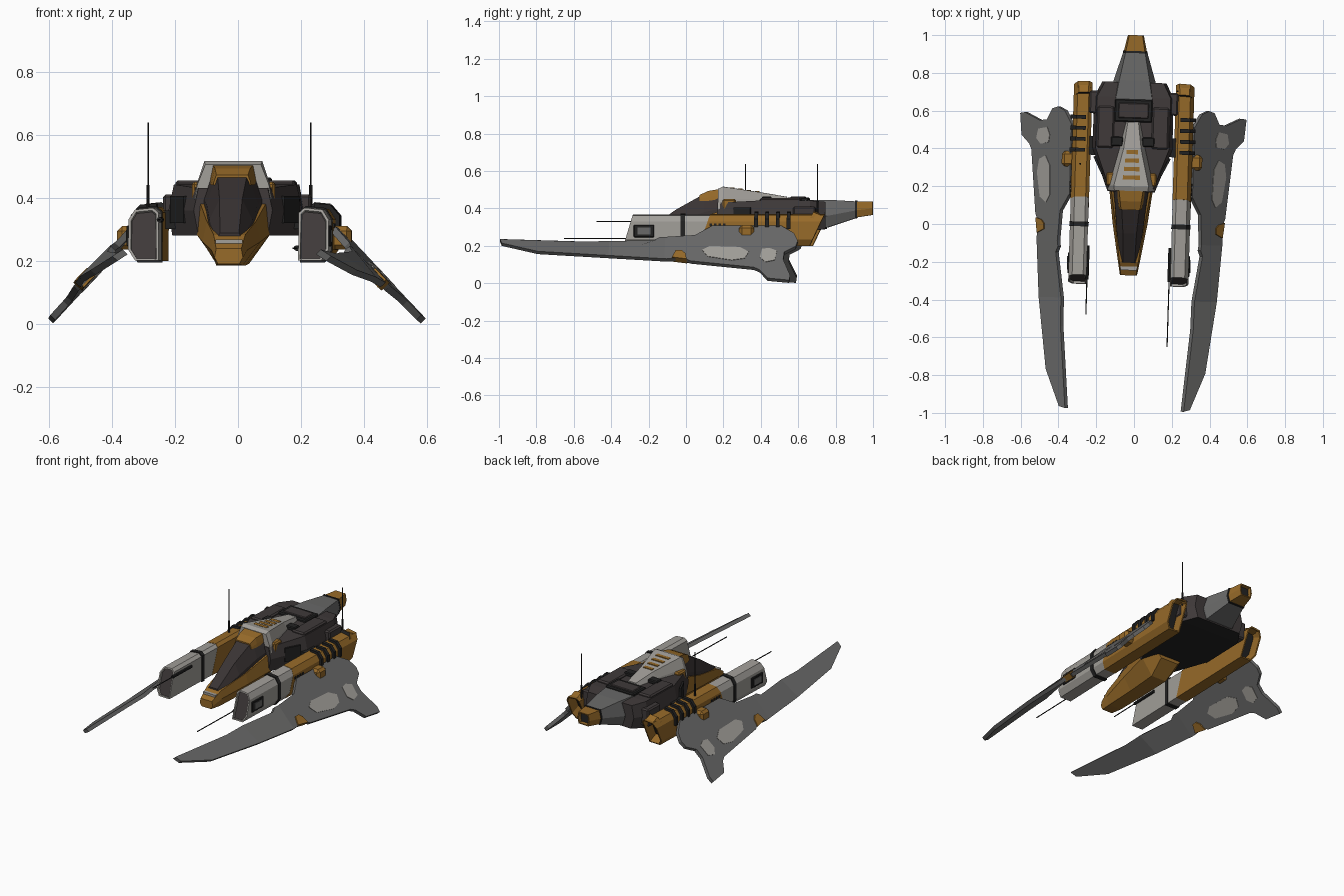
import bpy, bmesh, math
from mathutils import Matrix, Vector

if "Cube" in bpy.data.objects:
    bpy.data.objects.remove(bpy.data.objects["Cube"])

def mat(name, r, g, b):
    m = bpy.data.materials.new(name)
    m.diffuse_color = (r, g, b, 1)
    m.use_nodes = True
    m.node_tree.nodes["Principled BSDF"].inputs["Base Color"].default_value = m.diffuse_color
    return m

ORANGE = mat("ochre paint", .31, .145, .022)
LIGHT = mat("light grey paint", .36, .345, .32)
GREY = mat("mid grey metal", .14, .14, .138)
DARK = mat("dark brown hull", .05, .042, .042)
GLASS = mat("canopy glass", .042, .034, .034)
BLACK = mat("black trim", .016, .016, .016)

# the whole craft is yawed slightly about its centre line
WORLD = Matrix.Translation((-.021, 0, 0)) @ Matrix.Rotation(-.031, 4, 'Z')

def build(name, verts, faces, mats, side=1, rule=None, bevel=0):
    bm = bmesh.new()
    vs = [bm.verts.new((v[0] * side, v[1], v[2])) for v in verts]
    for f in faces:
        bm.faces.new([vs[i] for i in f])
    bmesh.ops.recalc_face_normals(bm, faces=bm.faces)
    if bevel:
        bmesh.ops.bevel(bm, geom=bm.edges[:], offset=bevel, segments=1, affect='EDGES')
    if rule:
        rule(bm)
    bm.transform(WORLD)
    me = bpy.data.meshes.new(name)
    bm.to_mesh(me)
    bm.free()
    for m in (mats if isinstance(mats, list) else [mats]):
        me.materials.append(m)
    ob = bpy.data.objects.new(name, me)
    bpy.context.collection.objects.link(ob)
    return ob

def loft(name, rings, mats, side=1, rule=None):
    n, k = len(rings[0]), len(rings)
    verts = [p for r in rings for p in r]
    faces = [[j * n + i, j * n + (i + 1) % n, (j + 1) * n + (i + 1) % n, (j + 1) * n + i]
             for j in range(k - 1) for i in range(n)]
    faces += [list(range(n)), list(range((k - 1) * n, k * n))]
    return build(name, verts, faces, mats, side, rule)

def body(name, rows, mats, rule=None):
    # each row: y, then (z, half width) for bottom, middle and top
    rings = []
    for y, zb, wb, zm, wm, zt, wt in rows:
        rings.append([(-wb, y, zb), (wb, y, zb), (wm, y, zm), (wt, y, zt), (-wt, y, zt), (-wm, y, zm)])
    return loft(name, rings, mats, 1, rule)

def box(name, x, y, z, m, side=1, bevel=0):
    v = [(a, b, c) for a in x for b in y for c in z]
    f = [(0, 1, 3, 2), (4, 5, 7, 6), (0, 1, 5, 4), (2, 3, 7, 6), (0, 2, 6, 4), (1, 3, 7, 5)]
    return build(name, v, f, m, side, None, bevel)

def rod(name, a, b, r, m, n=8):
    a, b = Vector(a), Vector(b)
    q = (b - a).to_track_quat('Z', 'Y')
    ring = [q @ Vector((r * math.cos(t * math.tau / n), r * math.sin(t * math.tau / n), 0)) for t in range(n)]
    return loft(name, [[a + p for p in ring], [b + p for p in ring]], m)

def cap_inset(sign, width, depth):
    # sunken dark end face on a pod
    def rule(bm):
        bm.normal_update()
        face = max(bm.faces, key=lambda f: sign * f.normal.y)
        bmesh.ops.inset_region(bm, faces=[face], thickness=width, depth=0)
        bmesh.ops.inset_region(bm, faces=[face], thickness=.002, depth=-depth)
        face.material_index = 1
    return rule

# ---------- wings ----------
def wing_x(y, z):
    t = min(max((-.1 - y) / .3, 0), 1)
    return .60 - .94 * z - t * .6 * (z - .135) - .04 * max(0, -.4 - y)

def plate(name, outline, thick, m, side):
    n = len(outline)
    off = Vector((.73, 0, .69)) * thick / 2
    verts = [(0, y, z + 0) for y, z in outline]
    bm = bmesh.new()
    bm.faces.new([bm.verts.new(v) for v in verts])
    for cut in (-.1, -.4):
        bmesh.ops.bisect_plane(bm, geom=bm.verts[:] + bm.edges[:] + bm.faces[:],
                               plane_co=(0, cut, 0), plane_no=(0, 1, 0))
    for v in bm.verts:
        v.co.x = wing_x(v.co.y, v.co.z)
    bm.verts.index_update()
    n = len(bm.verts)
    pts = [v.co.copy() for v in bm.verts]
    faces = [[v.index for v in f.verts] for f in bm.faces]
    rim = [[v.index for v in e.verts] for e in bm.edges if e.is_boundary]
    bm.free()
    allf = faces + [[i + n for i in f] for f in faces] + [[a, b, b + n, a + n] for a, b in rim]
    build(name, [p + off for p in pts] + [p - off for p in pts], allf, m, side)

WING = [(-.985, .228), (-.975, .207), (-.78, .163), (-.09, .123), (.0, .128), (.04, .112), (.38, .078),
        (.41, .065), (.455, .02), (.57, .009), (.575, .035), (.535, .12), (.54, .16), (.60, .19),
        (.61, .22), (.59, .26), (.52, .30), (.15, .30), (.06, .25), (-.13, .238), (-.16, .222), (-.55, .215)]
PATCHES = [[(.10, .17), (.13, .135), (.26, .115), (.33, .125), (.35, .16), (.30, .185), (.14, .19)],
           [(.41, .13), (.44, .105), (.49, .115), (.50, .165), (.46, .18), (.42, .175)]]

# ---------- pods ----------
POD = [(.222, .20), (.295, .20), (.318, .235), (.318, .33), (.298, .362), (.24, .368), (.222, .352)]

def pod_ring(y, slant, grow=0):
    cx, cz = .27, .284
    return [(cx + (x - cx) * (1 + grow), y + (z - .2) * slant, cz + (z - cz) * (1 + grow)) for x, z in POD]

for side, tag in ((1, "right"), (-1, "left")):
    plate(tag + "_wing", WING, .022, GREY, side)
    for i, p in enumerate(PATCHES):
        plate(f"{tag}_wing_patch_{i}", p, .027, LIGHT, side)
    plate(tag + "_wing_tab", [(-.06, .128), (.02, .118), (.01, .15), (-.01, .165), (-.04, .165)], .036, ORANGE, side)
    # two-tone pod with sunken intake and exhaust
    loft(tag + "_pod_front", [pod_ring(-.325, .3), pod_ring(.08, .35)], [LIGHT, DARK], side, cap_inset(-1, .009, .012))
    loft(tag + "_pod_rear", [pod_ring(.08, .35, .02), pod_ring(.67, .48, .02)], [ORANGE, BLACK], side,
         cap_inset(1, .009, .06))
    loft(tag + "_pod_band", [pod_ring(-.02, 0, .07), pod_ring(.005, 0, .07)], BLACK, side)
    # cooling ribs over the outer shoulder
    for i in range(4):
        y = .375 + i * .058
        prof = [(.25, .36), (.25, .382), (.302, .378), (.332, .343), (.332, .29), (.315, .29)]
        loft(f"{tag}_pod_rib_{i}", [[(x, yy, z) for x, z in prof] for yy in (y, y + .02)], BLACK, side)
    # side window, rivets, wing bracket, hull struts
    box(tag + "_window_frame", (.31, .324), (-.27, -.16), (.245, .312), BLACK, side, .004)
    box(tag + "_window_panel", (.31, .327), (-.25, -.18), (.26, .298), GREY, side)
    for i in range(4):
        box(f"{tag}_rivet_{i}", (.315, .323), (.135 + i * .024, .149 + i * .024), (.305, .318), BLACK, side)
    box(tag + "_wing_bracket", (.30, .372), (.295, .375), (.235, .31), ORANGE, side, .015)
    box(tag + "_strut_front", (.17, .235), (.36, .46), (.30, .36), BLACK, side)
    box(tag + "_strut_rear", (.17, .235), (.58, .70), (.30, .41), DARK, side, .008)
    # hull cheek details
    box(tag + "_hull_block", (.10, .19), (.40, .62), (.43, .455), DARK, side, .008)
    box(tag + "_hull_vent", (.05, .115), (.41, .46), (.44, .464), BLACK, side, .005)
    box(tag + "_shoulder_block", (.09, .132), (.20, .27), (.38, .45), ORANGE, side, .008)
    loft(tag + "_cheek_hatch", [[(.15, .265, z), (.195, .355, z), (.205, .35, z), (.16, .26, z)] for z in (.32, .405)],
         BLACK, side)

# ---------- hull ----------
body("hull", [(.17, .28, .11, .36, .125, .43, .11), (.40, .28, .20, .36, .212, .442, .195),
              (.67, .28, .20, .36, .21, .442, .195), (.75, .29, .15, .36, .17, .435, .155)],
     [DARK, BLACK], lambda bm: [setattr(f, "material_index", 1) for f in bm.faces if f.normal.z < -.7])
body("tail_boom", [(.64, .30, .10, .36, .125, .446, .10), (.76, .298, .09, .36, .11, .446, .08),
                   (.915, .35, .05, .39, .062, .437, .05)], GREY)
body("tail_collar", [(.905, .346, .054, .39, .066, .441, .054), (.916, .348, .053, .39, .065, .441, .053)], BLACK)
body("tail_tip", [(.915, .352, .05, .39, .061, .437, .05), (1.0, .365, .034, .40, .042, .438, .035)],
     [ORANGE, BLACK], cap_inset(1, .008, .02))
box("rear_deck_hatch", (-.10, .10), (.54, .66), (.43, .458), BLACK, 1, .006)
box("rear_deck_lid", (-.08, .08), (.56, .64), (.44, .463), DARK, 1, .004)

# ---------- cockpit ----------
body("nose", [(-.272, .19, .034, .21, .045, .238, .040), (-.20, .185, .042, .235, .058, .282, .050),
              (.0, .185, .045, .26, .092, .325, .078), (.20, .19, .05, .285, .118, .39, .108),
              (.30, .26, .06, .32, .11, .39, .10)], ORANGE)
box("nose_stripe", (-.043, .043), (-.245, -.225), (.24, .268), LIGHT)
body("canopy", [(-.205, .24, .04, .265, .042, .288, .03), (-.05, .26, .070, .33, .068, .395, .036),
                (.10, .28, .086, .38, .082, .478, .048), (.19, .28, .10, .40, .094, .495, .062)], GLASS)
body("canopy_cap", [(.075, .44, .060, .45, .058, .472, .050), (.12, .44, .068, .46, .064, .493, .056),
                    (.19, .45, .075, .47, .072, .505, .065)], ORANGE)

# ---------- spine hood with grille ----------
body("spine_hood", [(.175, .395, .122, .44, .114, .505, .088), (.20, .40, .125, .45, .114, .516, .092),
                    (.40, .42, .072, .45, .066, .486, .046), (.54, .43, .040, .445, .036, .462, .028)], LIGHT)
for i in range(4):
    y, w = .235 + i * .045, .046 - i * .005
    z = .516 - (y - .19) * .15
    box(f"grille_slot_{i}", (-w, w), (y, y + .022), (z - .005, z + .003), ORANGE)

# ---------- guns and aerials ----------
for tag, x, z, tip in (("right", .216, .24, -.645), ("left", -.219, .33, -.485)):
    rod(tag + "_gun_mount", (x, -.30, z), (x, -.12, z), .009, BLACK)
    rod(tag + "_gun_barrel", (x, -.30, z), (x, tip, z), .003, BLACK, 6)
for tag, x, y in (("right", .230, .71), ("left", -.274, .31)):
    rod(tag + "_aerial_base", (x, y, .355), (x, y, .44), .005, BLACK)
    rod(tag + "_aerial", (x, y, .44), (x, y, .638), .0025, BLACK, 6)
